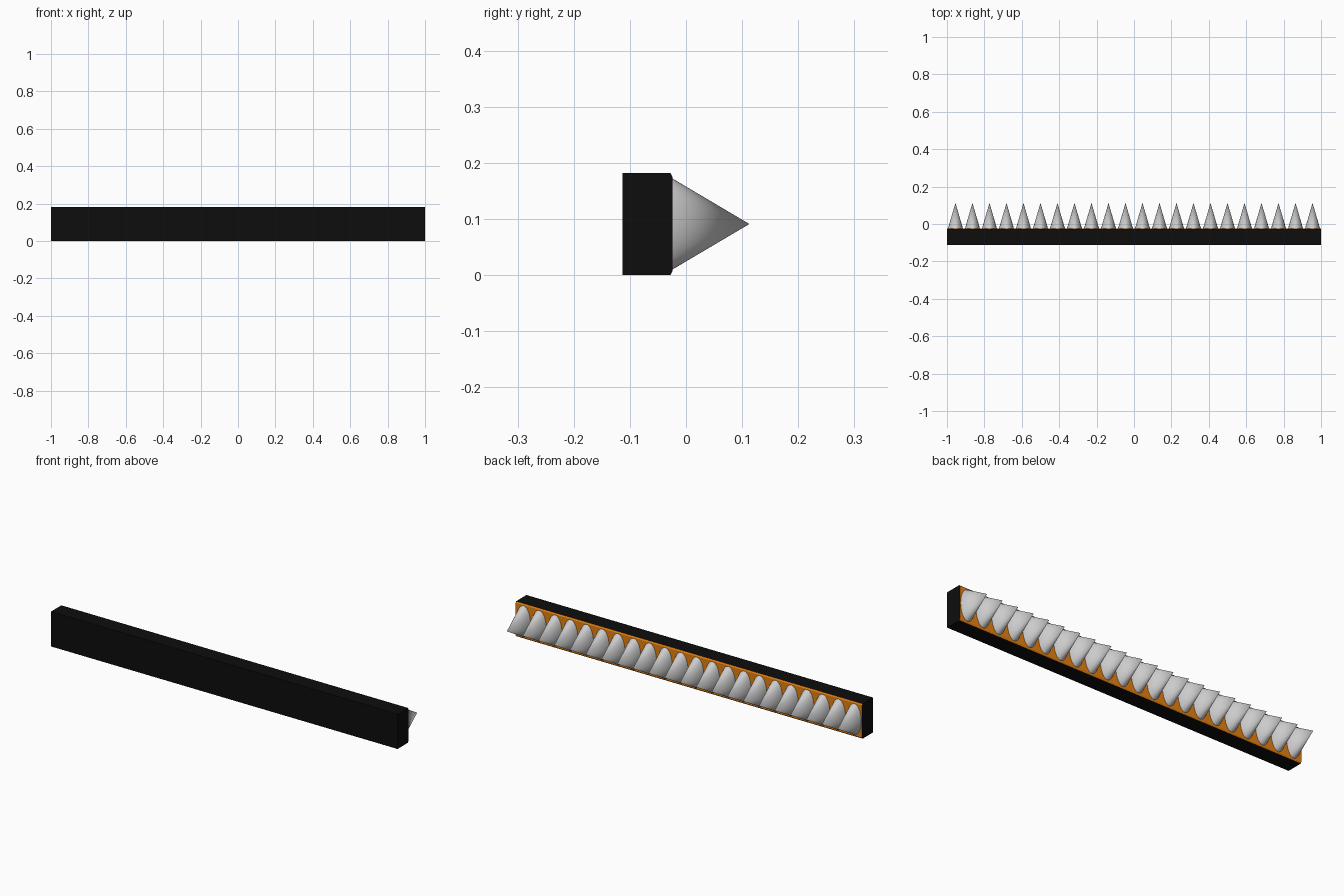
import bpy, bmesh
from mathutils import Matrix

if "Cube" in bpy.data.objects:
    bpy.data.objects.remove(bpy.data.objects["Cube"])

HEIGHT, MID = 0.182, 0.091
BACK, FACE, TIP = -0.113, -0.024, 0.113
COUNT = 22


def material(name, color):
    m = bpy.data.materials.new(name)
    m.diffuse_color = color
    m.use_nodes = True
    m.node_tree.nodes["Principled BSDF"].inputs["Base Color"].default_value = m.diffuse_color
    return m


def finish(bm, name, mats=()):
    bmesh.ops.recalc_face_normals(bm, faces=bm.faces)
    me = bpy.data.meshes.new(name)
    bm.to_mesh(me)
    bm.free()
    for m in mats:
        me.materials.append(m)
    ob = bpy.data.objects.new(name, me)
    bpy.context.collection.objects.link(ob)
    return ob


black = material("black", (0.004, 0.004, 0.004, 1))
orange = material("orange", (0.8, 0.22, 0.005, 1))

# Backing bar: chamfered profile extruded along x, orange on the spiked side
c_y, c_z = 0.004, 0.007
profile = [(BACK, 0), (FACE - c_y, 0), (FACE, c_z),
           (FACE, HEIGHT - c_z), (FACE - c_y, HEIGHT), (BACK, HEIGHT)]
bm = bmesh.new()
face = bm.faces.new([bm.verts.new((-1, y, z)) for y, z in profile])
ext = bmesh.ops.extrude_face_region(bm, geom=[face])
bmesh.ops.translate(bm, vec=(2, 0, 0),
                    verts=[v for v in ext["geom"] if isinstance(v, bmesh.types.BMVert)])
bmesh.ops.recalc_face_normals(bm, faces=bm.faces)
for f in bm.faces:
    f.material_index = 1 if f.normal.y > 0.3 else 0
finish(bm, "backing_bar", (black, orange))

# Row of flattened cones pointing to +y
bm = bmesh.new()
pitch = 2 / COUNT
length = TIP - FACE
for i in range(COUNT):
    place = (Matrix.Translation((-1 + (i + 0.5) * pitch, FACE + length / 2, MID))
             @ Matrix.Diagonal((0.04, 1, 0.081, 1))
             @ Matrix.Rotation(-1.5707963, 4, 'X'))
    bmesh.ops.create_cone(bm, cap_ends=True, segments=48, radius1=1, radius2=0,
                          depth=length, matrix=place)
bmesh.ops.remove_doubles(bm, verts=bm.verts, dist=0.00001)
spikes = finish(bm, "spikes")
bpy.context.view_layer.objects.active = spikes
spikes.select_set(True)
bpy.ops.object.shade_smooth_by_angle(angle=0.6)
